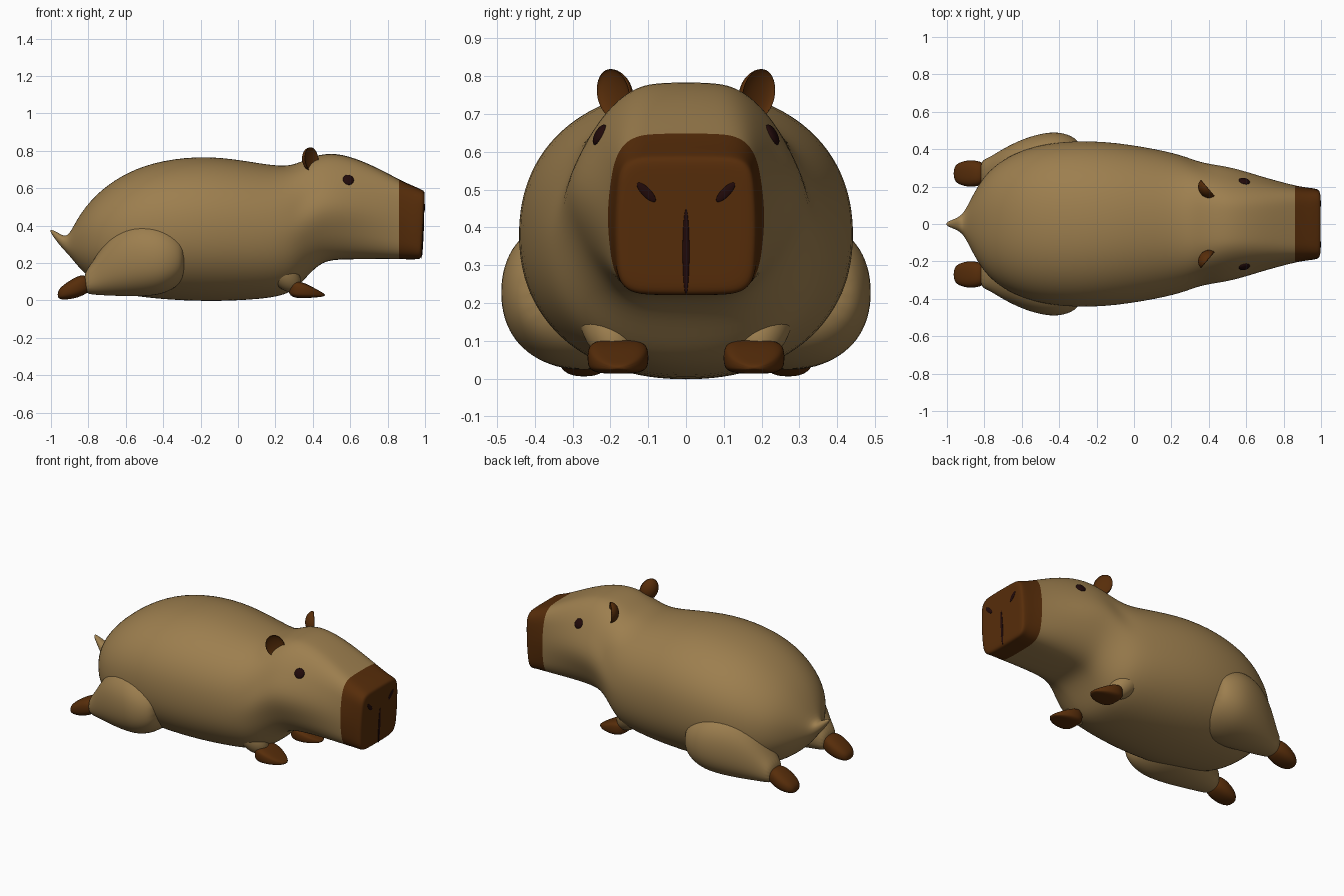
import bpy, bmesh, math
from mathutils import Vector, Matrix

if "Cube" in bpy.data.objects:
    bpy.data.objects.remove(bpy.data.objects["Cube"])


def material(name, rgb):
    mat = bpy.data.materials.new(name)
    mat.use_nodes = True
    mat.diffuse_color = (*rgb, 1)
    shader = mat.node_tree.nodes["Principled BSDF"]
    shader.inputs["Base Color"].default_value = (*rgb, 1)
    shader.inputs["Roughness"].default_value = 0.8
    return mat


TAN = material("tan_fur", (0.335, 0.21, 0.077))
BROWN = material("dark_brown", (0.095, 0.026, 0.003))
DARK = material("near_black", (0.015, 0.003, 0.003))


def finish(name, bm, materials, subdivisions=0):
    bmesh.ops.recalc_face_normals(bm, faces=bm.faces)
    mesh = bpy.data.meshes.new(name)
    bm.to_mesh(mesh)
    bm.free()
    for mat in materials:
        mesh.materials.append(mat)
    mesh.polygons.foreach_set("use_smooth", [True] * len(mesh.polygons))
    obj = bpy.data.objects.new(name, mesh)
    bpy.context.collection.objects.link(obj)
    if subdivisions:
        modifier = obj.modifiers.new("smooth", "SUBSURF")
        modifier.levels = modifier.render_levels = subdivisions
    return obj


def power(value, exponent):
    return math.copysign(abs(value) ** exponent, value)


def section_ring(bm, sides, x, bottom, top, width, squareness, taper, centre_y=0, lean=0):
    """One rounded cross-section, narrowed towards its top and, less so, its bottom."""
    ring = []
    for i in range(sides):
        angle = math.tau * i / sides
        across = power(math.cos(angle), 2 / squareness)
        up = power(math.sin(angle), 2 / squareness)
        narrow = taper * max(up, -0.75 * up)
        z = (bottom + top) / 2 + up * (top - bottom) / 2
        y = centre_y + width * across * (1 - narrow)
        ring.append(bm.verts.new((x + lean * (z - top), y, z)))
    return ring


def skin(bm, rings, paint_from):
    """Join neighbouring rings and close both ends; later rings take the second colour."""
    for k, (first, second) in enumerate(zip(rings, rings[1:])):
        for i in range(len(first)):
            j = (i + 1) % len(first)
            face = bm.faces.new((first[i], first[j], second[j], second[i]))
            face.material_index = int(k >= paint_from)
    bm.faces.new(rings[0])
    bm.faces.new(rings[-1]).material_index = int(len(rings) > paint_from)


def ellipsoid(name, matrix, radii, mat, cup=None):
    bm = bmesh.new()
    bmesh.ops.create_uvsphere(bm, u_segments=32, v_segments=20, radius=1)
    if cup is not None:
        for vert in bm.verts:
            if vert.co.x > 0:
                vert.co.x *= cup
    bm.transform(matrix @ Matrix.Diagonal((*radii, 1)))
    finish(name, bm, [mat])


def limb(name, start, end, radius):
    start, end = Vector(start), Vector(end)
    turn = (end - start).to_track_quat("Z", "Y").to_matrix().to_4x4()
    matrix = Matrix.Translation((start + end) / 2) @ turn
    length = (end - start).length / 2 + radius * 0.4
    ellipsoid(name, matrix, (radius, radius, length), TAN)


def leg_part(name, mat, centre_y, squareness, sections):
    bm = bmesh.new()
    rings = [section_ring(bm, 20, *s, squareness, 0, centre_y) for s in sections]
    skin(bm, rings, len(rings) + 1)
    finish(name, bm, [mat], 2)


# Tail and torso: x, bottom, top, half width
torso = [
    (-1.005, 0.365, 0.385, 0.01),
    (-0.95, 0.29, 0.355, 0.03),
    (-0.91, 0.25, 0.335, 0.055),
    (-0.87, 0.2, 0.42, 0.14),
    (-0.8, 0.12, 0.525, 0.265),
    (-0.7, 0.05, 0.62, 0.35),
    (-0.55, 0.02, 0.71, 0.417),
    (-0.35, 0, 0.763, 0.449),
    (-0.1, -0.008, 0.776, 0.442),
    (0.2, 0.01, 0.717, 0.387),
]
# Neck, head and muzzle, also with squareness and taper
head = [
    (0.3, 0.05, 0.725, 0.355, 2.6, 0.12),
    (0.37, 0.13, 0.76, 0.338, 3.2, 0.3),
    (0.45, 0.21, 0.785, 0.333, 4, 0.42),
    (0.55, 0.22, 0.787, 0.314, 4, 0.43),
    (0.7, 0.22, 0.735, 0.257, 4, 0.27),
    (0.88, 0.22, 0.637, 0.203, 5, 0.09),
    (0.94, 0.22, 0.612, 0.196, 5, 0.07),
]
bm = bmesh.new()
rings = [section_ring(bm, 32, *s, 2.2, 0) for s in torso]
rings += [section_ring(bm, 32, *s) for s in head]
rings.append(section_ring(bm, 32, 0.985, 0.22, 0.592, 0.19, 6, 0.05, lean=0.05))
# Flat nose face as shrinking rings
for size in (1, 0.75, 0.25):
    middle, half = 0.405, 0.177 * size
    rings.append(section_ring(bm, 32, 0.991 + half * 0.05, middle - half, middle + half,
                              0.182 * size, 6, 0.05, lean=0.05))
skin(bm, rings, len(torso) + len(head) - 2)
body = finish("body", bm, [TAN, BROWN], 2)

bpy.context.view_layer.update()
graph = bpy.context.evaluated_depsgraph_get()


def on_skin(name, origin, direction, radii, turn=0):
    """Set a thin dark detail on the skin where a ray meets it."""
    _, spot, normal, _ = body.ray_cast(Vector(origin), Vector(direction), depsgraph=graph)
    facing = normal.to_track_quat("Z", "Y").to_matrix().to_4x4()
    matrix = Matrix.Translation(spot) @ facing @ Matrix.Rotation(turn, 4, "Z")
    ellipsoid(name, matrix, radii, DARK)


on_skin("mouth_slit", (2, 0, 0.336), (-1, 0, 0), (0.009, 0.112, 0.004))

for side, tag in ((1, "left"), (-1, "right")):
    # Hind leg: one bulging haunch running back into the ankle
    leg_part("haunch_" + tag, TAN, side * 0.27, 2.3, [
        (-0.28, 0.15, 0.31, 0.145),
        (-0.31, 0.08, 0.37, 0.195),
        (-0.4, 0.03, 0.425, 0.228),
        (-0.5, 0.02, 0.44, 0.217),
        (-0.6, 0.02, 0.42, 0.185),
        (-0.7, 0.025, 0.34, 0.135),
        (-0.78, 0.03, 0.2, 0.082),
        (-0.825, 0.04, 0.15, 0.068),
    ])
    leg_part("hind_foot_" + tag, BROWN, side * 0.27, 2.5, [
        (-0.79, 0.05, 0.12, 0.05),
        (-0.83, 0.025, 0.142, 0.068),
        (-0.88, 0.008, 0.12, 0.074),
        (-0.94, 0.003, 0.08, 0.06),
        (-0.965, 0.012, 0.05, 0.03),
    ])

    # Front leg
    limb("front_leg_" + tag, (0.18, side * 0.23, 0.22), (0.3, side * 0.185, 0.078), 0.072)
    leg_part("front_foot_" + tag, BROWN, side * 0.18, 3.5, [
        (0.27, 0.035, 0.08, 0.045),
        (0.3, 0.012, 0.11, 0.08),
        (0.36, 0.012, 0.094, 0.084),
        (0.42, 0.016, 0.06, 0.062),
        (0.467, 0.022, 0.034, 0.02),
    ])

    # Cupped ear, leaning and opening outward
    ear = (Matrix.Translation((0.395, side * 0.193, 0.753))
           @ Matrix.Rotation(side * 0.7, 4, "Z") @ Matrix.Rotation(side * -0.4, 4, "X"))
    ellipsoid("ear_" + tag, ear, (0.05, 0.054, 0.068), BROWN, cup=-0.35)

    # Eye and nostril
    on_skin("eye_" + tag, (0.59, side, 0.645), (0, -side, 0), (0.03, 0.03, 0.012))
    on_skin("nostril_" + tag, (2, side * 0.105, 0.493), (-1, 0, 0),
            (0.034, 0.012, 0.004), side * 0.8)
